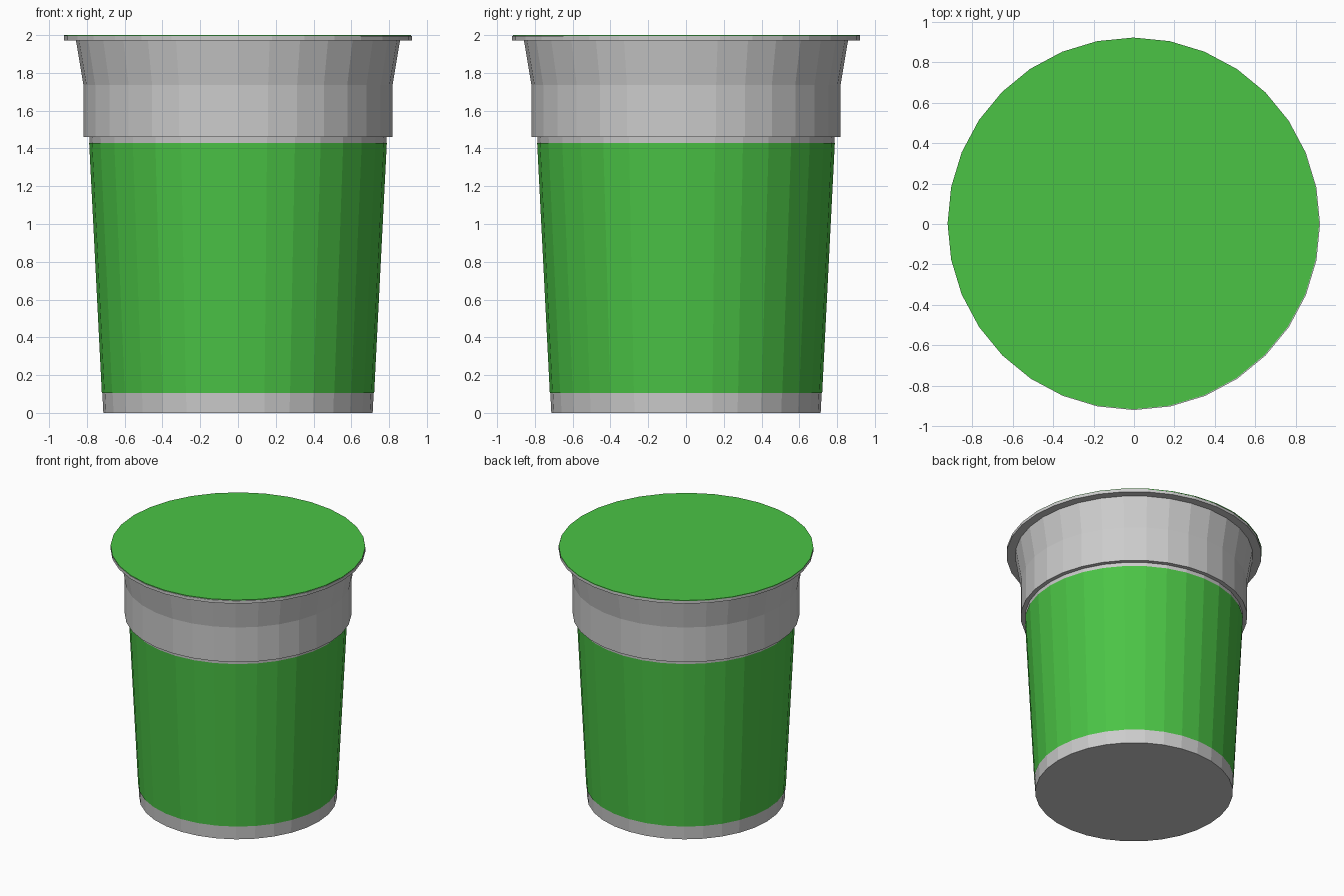
import bpy, bmesh, math

if "Cube" in bpy.data.objects:
    bpy.data.objects.remove(bpy.data.objects["Cube"])

SIDES = 32


def lathe(name, profile, color=None, offset=(0, 0)):
    """Revolve (radius, z) points about z; a radius of 0 makes a pole."""
    bm = bmesh.new()
    verts = [bm.verts.new((r, 0, z)) for r, z in profile]
    edges = [bm.edges.new(pair) for pair in zip(verts, verts[1:])]
    bmesh.ops.spin(bm, geom=verts + edges, cent=(0, 0, 0), axis=(0, 0, 1),
                   angle=2 * math.pi, steps=SIDES, use_merge=True)
    bmesh.ops.remove_doubles(bm, verts=bm.verts, dist=0.0001)
    bmesh.ops.recalc_face_normals(bm, faces=bm.faces)
    mesh = bpy.data.meshes.new(name)
    bm.to_mesh(mesh)
    bm.free()
    obj = bpy.data.objects.new(name, mesh)
    obj.location = (offset[0], offset[1], 0)
    bpy.context.collection.objects.link(obj)
    if color:
        mat = bpy.data.materials.new(name + "_color")
        mat.diffuse_color = color
        mat.use_nodes = True
        mat.node_tree.nodes["Principled BSDF"].inputs["Base Color"].default_value = mat.diffuse_color
        mesh.materials.append(mat)
    return obj


GREEN = (0.07, 0.55, 0.06, 1)

# Hollow cup: tapered wall, stacking step, flared collar and flat rim
lathe("cup", [(0, 0), (0.713, 0), (0.787, 1.46), (0.818, 1.46),
              (0.818, 1.735), (0.858, 1.972), (0.92, 1.972), (0.92, 1.995),
              (0.845, 1.995), (0.80, 1.735), (0.80, 1.475), (0.77, 1.475),
              (0.698, 0.02), (0, 0.02)])

# Label wrapped around the tapered wall
lathe("label", [(0.721, 0.105), (0.788, 1.43)], GREEN)

# Foil lid, laid slightly off centre on the rim
lathe("lid", [(0, 1.994), (0.919, 1.994), (0.919, 2.0), (0, 2.0)], GREEN,
      (-0.003, 0.003))
